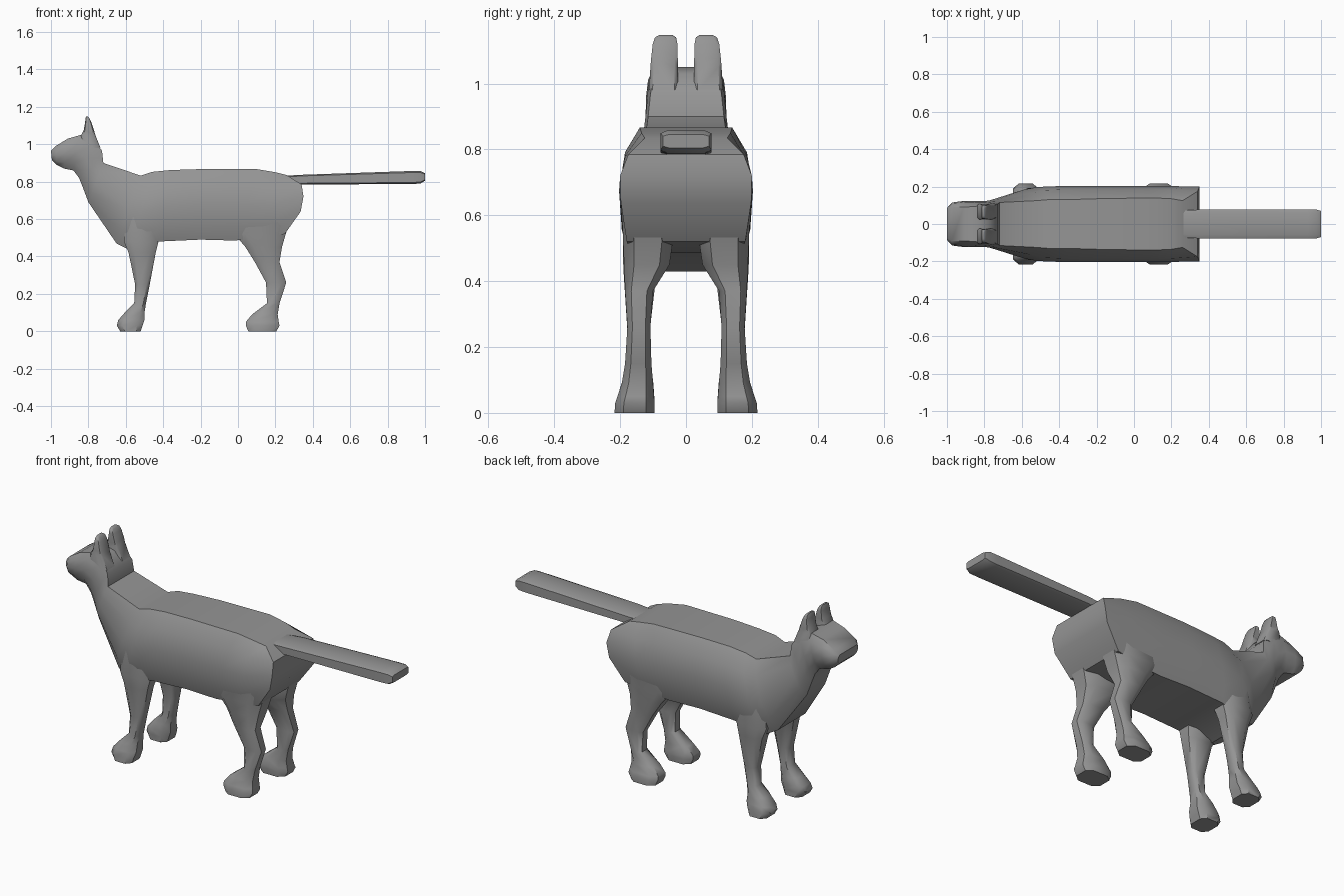
import bpy, bmesh, math

grey = bpy.data.materials.new("grey_fur")
grey.diffuse_color = (0.3, 0.3, 0.3, 1)


def loft(name, rings, angle=35):
    """Skin a list of equal-length point rings and close both ends."""
    bm = bmesh.new()
    loops = [[bm.verts.new(p) for p in r] for r in rings]
    n = len(loops[0])
    for a, b in zip(loops, loops[1:]):
        for i in range(n):
            j = (i + 1) % n
            bm.faces.new((a[i], a[j], b[j], b[i]))
    for c in (loops[0], loops[-1]):
        for i in range(n // 2 - 1):
            bm.faces.new((c[i], c[i + 1], c[n - 2 - i], c[n - 1 - i]))
    bmesh.ops.recalc_face_normals(bm, faces=bm.faces)
    me = bpy.data.meshes.new(name)
    bm.to_mesh(me)
    bm.free()
    me.materials.append(grey)
    ob = bpy.data.objects.new(name, me)
    bpy.context.collection.objects.link(ob)
    bpy.ops.object.select_all(action='DESELECT')
    ob.select_set(True)
    bpy.context.view_layer.objects.active = ob
    bpy.ops.object.shade_smooth_by_angle(angle=math.radians(angle))
    return ob


def octagon(a0, a1, b0, b1, k=0.25):
    """Rectangle with cut corners."""
    c, d = (a1 - a0) * k, (b1 - b0) * k
    return [(a0 + c, b0), (a1 - c, b0), (a1, b0 + d), (a1, b1 - d),
            (a1 - c, b1), (a0 + c, b1), (a0, b1 - d), (a0, b0 + d)]


def slice_ring(xt, zt, xb, zb, widths):
    """Slanted body slice from a top point to a bottom point."""
    half = [(xt + (xb - xt) * t, w, zt + (zb - zt) * t)
            for t, w in zip((0, 0.2, 0.5, 0.8, 1), widths)]
    return half + [(x, -y, z) for x, y, z in reversed(half)]


# Head, neck and trunk in one skin
rings = [slice_ring(*r) for r in (
    (-1.00, 0.965, -0.995, 0.915, (.075, .085, .09, .085, .075)),
    (-0.975, 0.99, -0.97, 0.89, (.09, .11, .115, .105, .085)),
    (-0.91, 1.03, -0.93, 0.87, (.09, .115, .122, .11, .085)),
    (-0.84, 1.05, -0.88, 0.86, (.095, .115, .122, .11, .08)),
    (-0.775, 1.03, -0.85, 0.82, (.10, .115, .122, .11, .08)),
    (-0.727, 0.965, -0.83, 0.77, (.108, .12, .125, .11, .08)),
    (-0.72, 0.90, -0.80, 0.69, (.115, .128, .13, .115, .08)),
    (-0.52, 0.832, -0.65, 0.47, (.125, .165, .185, .165, .12)),
    (-0.46, 0.852, -0.57, 0.43, (.13, .18, .198, .185, .15)),
    (-0.36, 0.862, -0.42, 0.48, (.13, .185, .203, .195, .17)),
    (-0.20, 0.867, -0.20, 0.49, (.135, .185, .203, .195, .17)),
    (0.10, 0.867, -0.02, 0.485, (.14, .185, .203, .195, .17)),
    (0.20, 0.85, 0.14, 0.50, (.135, .185, .203, .195, .17)),
)]
rump = [(.26, .125, .835), (.34, .175, .785), (.35, .2, .72),
        (.335, .198, .64), (.25, .18, .52)]
rings.append(rump + [(x, -y, z) for x, y, z in reversed(rump)])
loft("body", rings, 40)

# Tail
loft("tail", [[(x, y, z) for y, z in octagon(-w, w, z0, z1, 0.12)]
              for x, z0, z1, w in (
                  (0.22, .775, .83, .07), (0.35, .785, .837, .077),
                  (0.93, .787, .857, .077), (0.975, .79, .857, .077),
                  (1.0, .805, .845, .07))])

# Rows are: z, x start, x end, inner y, outer y
front_leg = ((.62, -.60, -.42, .06, .185), (.48, -.61, -.425, .07, .192),
             (.42, -.585, -.44, .09, .189), (.25, -.55, -.472, .11, .178),
             (.15, -.555, -.492, .11, .183), (.10, -.605, -.50, .10, .192),
             (.06, -.64, -.50, .097, .205), (.03, -.648, -.51, .095, .215),
             (0, -.63, -.52, .095, .217))
hind_leg = ((.66, -.02, .30, .05, .196), (.52, -.02, .255, .04, .191),
            (.45, .04, .235, .05, .188), (.37, .09, .222, .10, .185),
            (.26, .15, .258, .108, .178), (.15, .155, .222, .105, .185),
            (.09, .075, .212, .10, .195), (.05, .042, .218, .097, .208),
            (.03, .042, .222, .095, .215), (0, .055, .205, .095, .217))
ear = ((.98, -.845, -.735, .025, .112), (1.05, -.838, -.763, .025, .108),
       (1.075, -.825, -.77, .025, .106), (1.12, -.817, -.785, .026, .101),
       (1.14, -.815, -.795, .03, .094), (1.148, -.813, -.803, .042, .08))

# Legs and ears, mirrored across the middle
for side, s in (("left", -1), ("right", 1)):
    for name, rows in (("front_leg", front_leg), ("hind_leg", hind_leg),
                       ("ear", ear)):
        k = 0.12 if name == "ear" else 0.22
        loft(f"{name}_{side}",
             [[(x, s * y, z) for x, y in octagon(x0, x1, y0, y1, k)]
              for z, x0, x1, y0, y1 in rows], 45)
